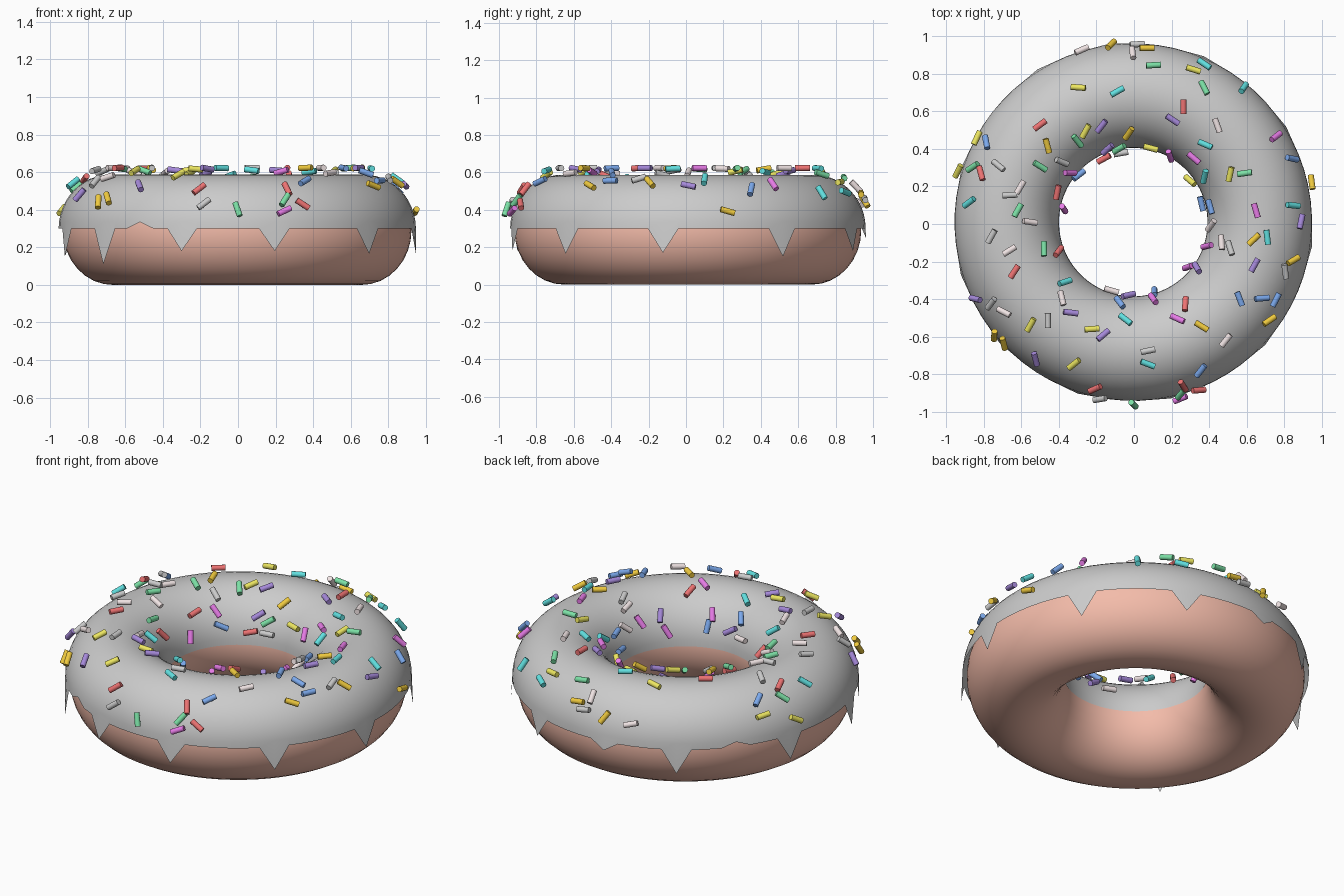
import bpy, bmesh, math, random
from mathutils import Vector, Matrix

if "Cube" in bpy.data.objects:
    bpy.data.objects.remove(bpy.data.objects["Cube"])

random.seed(11)
CENTRE = Vector((-0.004, 0.01, 0))


def material(name, rgb):
    m = bpy.data.materials.new(name)
    m.diffuse_color = (*rgb, 1)
    m.use_nodes = True
    m.node_tree.nodes["Principled BSDF"].inputs["Base Color"].default_value = m.diffuse_color
    return m


def finish(name, bm, rgb=None, angle=40):
    mesh = bpy.data.meshes.new(name)
    bm.to_mesh(mesh)
    bm.free()
    ob = bpy.data.objects.new(name, mesh)
    bpy.context.collection.objects.link(ob)
    if rgb:
        mesh.materials.append(material(name, rgb))
    bpy.ops.object.select_all(action='DESELECT')
    ob.select_set(True)
    bpy.context.view_layer.objects.active = ob
    bpy.ops.object.shade_smooth_by_angle(angle=math.radians(angle))
    return ob


def ring_point(theta, phi, major, minor, zc, zr):
    r = major + minor * math.cos(phi)
    return CENTRE + Vector((r * math.cos(theta), r * math.sin(theta), zc + zr * math.sin(phi)))


def sweep(rows):
    """Grid of rings, closed around the hole; each row is one station."""
    bm = bmesh.new()
    vs = [[bm.verts.new(p) for p in row] for row in rows]
    n = len(vs)
    for i in range(n):
        a, b = vs[i], vs[(i + 1) % n]
        for j in range(len(a) - 1):
            bm.faces.new((a[j], b[j], b[j + 1], a[j + 1]))
    bmesh.ops.remove_doubles(bm, verts=bm.verts, dist=1e-5)
    return bm


# dough: full ring
rows = [[ring_point(math.tau * i / 96, math.tau * j / 32, 0.662, 0.265, 0.29, 0.29)
         for j in range(33)] for i in range(96)]
finish("dough", sweep(rows), (0.9, 0.5, 0.4))

# icing: upper half ring whose outer hem hangs in pointed drips (degrees: tip height)
drips = {-163: 0.15, -138: 0.11, -123: 0.335, -108: 0.18, -78: 0.18, -43: 0.165,
         -8: 0.17, 32: 0.15, 67: 0.18, 97: 0.25, 122: 0.16, 162: 0.16, 142: 0.33}
rows = []
for deg in range(-178, 182, 5):
    t = math.radians(deg)
    row = [ring_point(t, math.pi * j / 24, 0.673, 0.278, 0.30, 0.287) for j in range(25)]
    row[0].z = drips.get(deg, 0.30)
    if row[0].z < 0.28:
        row[0] += 0.008 * Vector((math.cos(t), math.sin(t), 0))
    rows.append(row)
finish("icing", sweep(rows), angle=60)

# sprinkles: little rods scattered over the icing, one object per colour
colours = {
    "pale": (0.88, 0.78, 0.78), "grey": None, "red": (0.85, 0.17, 0.17),
    "green": (0.2, 0.75, 0.38), "cyan": (0.12, 0.75, 0.75), "blue": (0.2, 0.4, 0.85),
    "purple": (0.38, 0.25, 0.7), "magenta": (0.8, 0.2, 0.8),
    "yellow": (0.85, 0.8, 0.12), "orange": (0.88, 0.6, 0.05)}
placed = []
while len(placed) < 112:
    t = random.uniform(0, math.tau)
    phi = math.radians(random.uniform(14, 164))
    p = ring_point(t, phi, 0.673, 0.313, 0.30, 0.323)
    if any((p - q[0]).length < 0.06 for q in placed):
        continue
    normal = Vector((math.cos(phi) * math.cos(t), math.cos(phi) * math.sin(t), math.sin(phi)))
    along = Vector((-math.sin(t), math.cos(t), 0))
    along.rotate(Matrix.Rotation(random.uniform(0, math.pi), 3, normal))
    placed.append((p, along))

for k, (name, rgb) in enumerate(colours.items()):
    bm = bmesh.new()
    for p, along in placed[k::len(colours)]:
        m = Matrix.Translation(p) @ along.to_track_quat('Z', 'Y').to_matrix().to_4x4()
        bmesh.ops.create_cone(bm, cap_ends=True, segments=12, radius1=0.016,
                              radius2=0.016, depth=0.078, matrix=m)
    finish("sprinkles_" + name, bm, rgb)
